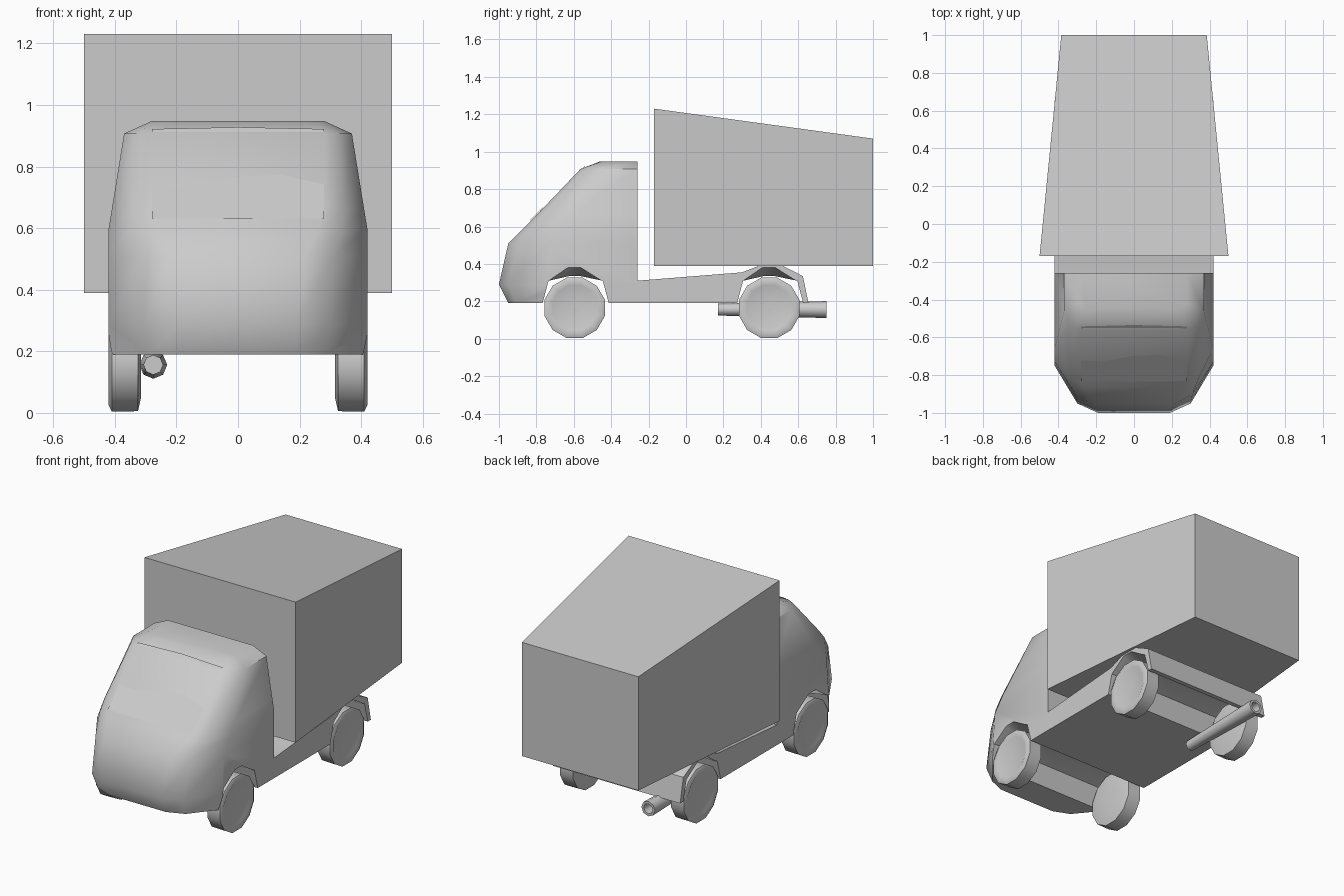
import bpy, bmesh
from math import cos, sin, pi, radians

if "Cube" in bpy.data.objects:
    bpy.data.objects.remove(bpy.data.objects["Cube"])


def mesh_object(name, verts, faces, smooth=None):
    me = bpy.data.meshes.new(name)
    me.from_pydata(verts, [], faces)
    bm = bmesh.new()
    bm.from_mesh(me)
    bmesh.ops.recalc_face_normals(bm, faces=bm.faces)
    bm.to_mesh(me)
    bm.free()
    ob = bpy.data.objects.new(name, me)
    bpy.context.collection.objects.link(ob)
    if smooth:
        shade(ob, smooth)
    return ob


def activate(ob):
    bpy.ops.object.select_all(action='DESELECT')
    ob.select_set(True)
    bpy.context.view_layer.objects.active = ob


def shade(ob, angle):
    activate(ob)
    bpy.ops.object.shade_smooth_by_angle(angle=radians(angle))


def loft(name, rings, smooth=None, closed=False):
    """Skin a list of equal-length rings; cap the ends or join last to first."""
    n, m = len(rings[0]), len(rings)
    faces = []
    for i in range(m if closed else m - 1):
        a, b = i * n, (i + 1) % m * n
        faces += [(a + j, a + (j + 1) % n, b + (j + 1) % n, b + j) for j in range(n)]
    if not closed:
        faces += [tuple(range(n)), tuple(range((m - 1) * n, m * n))]
    return mesh_object(name, [p for r in rings for p in r], faces, smooth)


def arch_cutter(yc):
    # wheel well running right across, flaring upward at the outer sides
    def ring(x, top):
        prof = [(-.175, .1), (-.172, .19), (-.14, .31), (-.03, top), (.03, top),
                (.15, .31), (.182, .19), (.184, .1)]
        return [(x, yc + y, z) for y, z in prof]
    ob = loft("arch_cutter", [ring(-.43, .385), ring(-.3, .335), ring(.3, .335), ring(.43, .385)])
    ob.hide_render = True
    return ob


def cut(ob, cutter):
    activate(ob)
    mod = ob.modifiers.new("arch", 'BOOLEAN')
    mod.operation = 'DIFFERENCE'
    mod.solver = 'EXACT'
    mod.object = cutter
    bpy.ops.object.modifier_apply(modifier=mod.name)
    bpy.data.objects.remove(cutter, do_unlink=True)


# cab: horizontal outlines (z, front half width, front y, corner x, y, side x, y)
levels = [
    (.19, .19, -.95, .29, -.91, .42, -.75),
    (.29, .19, -1.0, .30, -.95, .42, -.75),
    (.51, .22, -.95, .31, -.90, .42, -.73),
    (.60, .26, -.86, .34, -.82, .42, -.66),
    (.66, .28, -.80, .345, -.765, .41, -.62),
    (.907, .28, -.565, .33, -.54, .37, -.46),
    (.948, .20, -.46, .26, -.45, .28, -.42),
]
rings = []
for z, x1, y1, x2, y2, x3, y3 in levels:
    half = [(x1, y1), (x2, y2), (x3, y3), (x3, -.26)]
    rings.append([(-x, y, z) for x, y in reversed(half)] + [(x, y, z) for x, y in half])
cab = loft("cab", rings)
cut(cab, arch_cutter(-.595))
shade(cab, 50)

# windshield: slightly proud panel with a shallow crown
shield = [(-.28, -.832, .632), (0, -.835, .632), (.28, -.832, .632),
          (.28, -.542, .922), (0, -.535, .928), (-.28, -.542, .922)]
mesh_object("windshield", shield, [(0, 1, 4, 5), (1, 2, 3, 4)])

# chassis with rear wheel wells
prof = [(-.265, .19), (-.265, .31), (.30, .355), (.41, .398), (.50, .398),
        (.625, .335), (.655, .19)]
chassis = loft("chassis", [[(x, y, z) for y, z in prof] for x in (-.42, .42)])
cut(chassis, arch_cutter(.445))
shade(chassis, 35)

# cargo box, tapering toward the back
loft("cargo_box", [[(-w, y, .39), (w, y, .39), (w, y, top), (-w, y, top)]
                   for y, w, top in ((-.17, .5, 1.23), (1.0, .385, 1.07))])


# wheels: 12-sided, with slightly dished faces
def wheel(name, side, yc):
    prof = [(.002, .318), (.12, .315), (.165, .325), (.167, .41),
            (.145, .42), (.125, .412), (.002, .417)]
    rings = []
    for r, x in prof:
        rings.append([(side * x, yc + r * cos(2 * pi * (i + .5) / 12),
                       .165 + r * sin(2 * pi * (i + .5) / 12)) for i in range(12)])
    loft(name, rings, 50)


for side, label in ((-1, "left"), (1, "right")):
    wheel("front_wheel_" + label, side, -.595)
    wheel("rear_wheel_" + label, side, .445)

# exhaust: tapered pipe with a hollow end
pipe = [(.17, .032), (.75, .045), (.75, .03), (.68, .028)]
loft("exhaust_pipe", [[(-.275 + r * cos(2 * pi * i / 8), y, .156 + r * sin(2 * pi * i / 8))
                       for i in range(8)] for y, r in pipe], 50)
